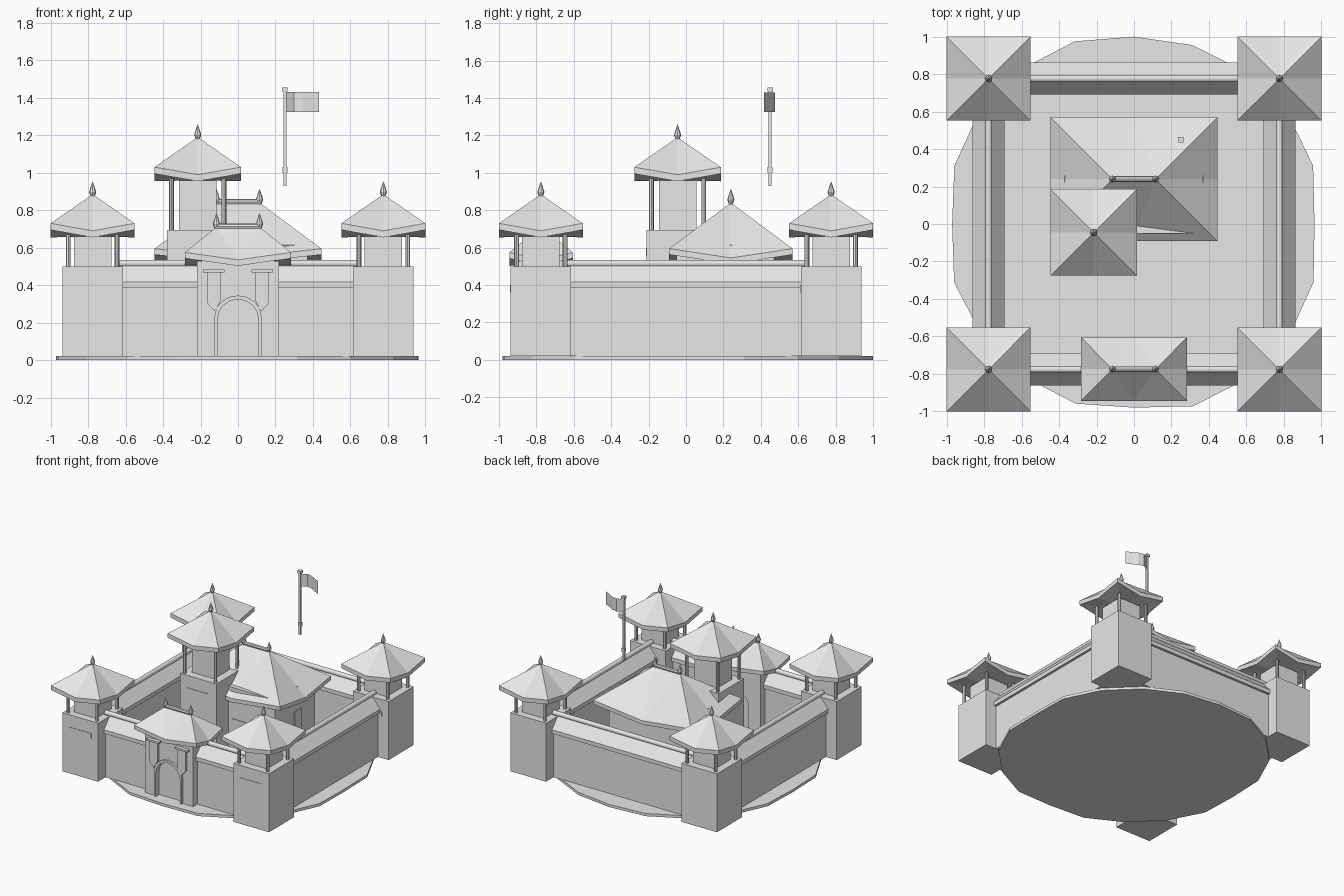
import bpy, bmesh, math, random

if "Cube" in bpy.data.objects:
    bpy.data.objects.remove(bpy.data.objects["Cube"])

# one plain stone colour for the whole model
STONE = bpy.data.materials.new("light_grey")
STONE.diffuse_color = (0.8, 0.8, 0.8, 1)
STONE.use_nodes = True
STONE.node_tree.nodes["Principled BSDF"].inputs["Base Color"].default_value = STONE.diffuse_color


def make(name, verts, faces, normals=True):
    me = bpy.data.meshes.new(name)
    me.from_pydata(verts, [], faces)
    if normals:
        bm = bmesh.new()
        bm.from_mesh(me)
        bmesh.ops.recalc_face_normals(bm, faces=bm.faces)
        bm.to_mesh(me)
        bm.free()
    me.materials.append(STONE)
    ob = bpy.data.objects.new(name, me)
    bpy.context.collection.objects.link(ob)
    return ob


def prism(name, profile, a, b, place):
    """Extrude a 2D profile from a to b; place(u, v, w) gives the 3D point."""
    n = len(profile)
    verts = [place(u, v, w) for w in (a, b) for u, v in profile]
    faces = [tuple(range(n)), tuple(range(2 * n - 1, n - 1, -1))]
    faces += [(i, (i + 1) % n, n + (i + 1) % n, n + i) for i in range(n)]
    return make(name, verts, faces)


def along_y(u, v, w): return (u, w, v)
def along_z(u, v, w): return (u, v, w)


def box(name, x0, x1, y0, y1, z0, z1):
    return prism(name, [(x0, y0), (x1, y0), (x1, y1), (x0, y1)], z0, z1, along_z)


def circle(r, n, cx=0, cy=0):
    return [(cx + r * math.cos(2 * math.pi * i / n),
             cy + r * math.sin(2 * math.pi * i / n)) for i in range(n)]


def finial(name, x, y, z):
    n = 8
    verts = []
    for r, h in ((0.008, -0.02), (0.019, 0.012), (0.009, 0.045)):
        verts += [(px, py, z + h) for px, py in circle(r, n, x, y)]
    verts.append((x, y, z + 0.07))
    faces = [(k * n + i, k * n + (i + 1) % n, (k + 1) * n + (i + 1) % n, (k + 1) * n + i)
             for k in range(2) for i in range(n)]
    faces += [(2 * n + i, 2 * n + (i + 1) % n, 3 * n) for i in range(n)]
    faces.append(tuple(range(n - 1, -1, -1)))
    make(name, verts, faces)


def roof(name, cx, cy, hx, hy, z_corner, z_mid, thick, z_top, ridge=0.0):
    """Hipped roof with raised corners, sagging eaves and an optional ridge."""
    ring = [(1, -1), (1, 0), (1, 1), (0, 1), (-1, 1), (-1, 0), (-1, -1), (0, -1)]
    verts = []
    for drop in (0, thick):
        verts += [(cx + i * hx, cy + j * hy, (z_corner if i * j else z_mid) - drop)
                  for i, j in ring]
    verts += [(cx + ridge, cy, z_top), (cx, cy, z_mid - thick + 0.005)]
    R, C, L = 16, 17, 16
    if ridge:
        verts.append((cx - ridge, cy, z_top))
        L = 18
    faces = []
    for i in range(8):
        j = (i + 1) % 8
        faces += [(i, j, L if 3 <= i <= 6 else R), (i, j, 8 + j, 8 + i), (8 + i, 8 + j, C)]
    if ridge:
        faces += [(3, L, R), (7, R, L)]
        prism(name + "_ridge", circle(0.015, 8, cy, z_top + 0.004), cx - ridge, cx + ridge,
              lambda u, v, w: (w, u, v))
        finial(name + "_finial_left", cx - ridge, cy, z_top + 0.005)
        finial(name + "_finial_right", cx + ridge, cy, z_top + 0.005)
    else:
        finial(name + "_finial", cx, cy, z_top)
    make(name, verts, faces)


def tower(name, cx, cy, half, z_top, z_eave, room, post, roof_half, z_apex):
    box(name + "_base", cx - half, cx + half, cy - half, cy + half, 0.02, z_top)
    box(name + "_plaque", cx - 0.1, cx + 0.1, cy - half - 0.004, cy - half + 0.01,
        z_top - 0.14, z_top - 0.1)
    box(name + "_room", cx - room, cx + room, cy - room, cy + room, z_top, z_eave)
    for i in (-1, 1):
        for j in (-1, 1):
            prism(name + "_post", circle(0.013, 8, cx + i * post, cy + j * post),
                  z_top, z_eave + 0.01, along_z)
    roof(name + "_roof", cx, cy, roof_half, roof_half, z_eave + 0.07, z_eave + 0.03,
         0.035, z_apex)


# uneven ground slab
random.seed(4)
slab = []
for i in range(20):
    a = math.pi * i / 10
    r = (1.0 if i == 5 else 1.015 if i % 5 else 0.97) + random.uniform(-0.012, 0.012) * (i != 5)
    slab.append((min(r * math.cos(a), 0.975), r * math.sin(a)))
prism("ground_slab", slab, 0, 0.022, along_z)

# four corner towers and the tall watch tower
T = 0.776
for i in (-1, 1):
    for j in (-1, 1):
        tower("corner_tower", i * T, j * T, 0.162, 0.5, 0.66, 0.1, 0.13, 0.224, 0.885)
tower("watch_tower", -0.215, -0.045, 0.165, 0.695, 0.96, 0.1, 0.14, 0.231, 1.19)

# curtain walls: body, gabled coping and round ridge
WALL = [(-0.065, 0.02), (0.065, 0.02), (0.065, 0.4), (-0.065, 0.4)]
COPING = [(-0.085, 0.385), (0.085, 0.385), (0.085, 0.417), (0.01, 0.505),
          (-0.01, 0.505), (-0.085, 0.417)]
RIDGE = circle(0.019, 12, 0, 0.515)
PLACES = {
    "front": lambda u, v, w: (w, u - T, v),
    "back": lambda u, v, w: (w, u + T, v),
    "left": lambda u, v, w: (u - T, w, v),
    "right": lambda u, v, w: (u + T, w, v),
}
for side, place in PLACES.items():
    prism(side + "_wall", WALL, -0.63, 0.63, place)
    prism(side + "_coping", COPING, -0.63, 0.63, place)
    prism(side + "_coping_ridge", RIDGE, -0.66, 0.66, place)


# gatehouse with an arched recess
def arch(half, spring, rise):
    pts = [(half * math.cos(math.pi * k / 8), spring + rise * math.sin(math.pi * k / 8))
           for k in range(9)]
    return [(half, 0.02)] + pts + [(-half, 0.02)]


inner, outer = arch(0.11, 0.215, 0.11), arch(0.125, 0.235, 0.11)
block = [(-0.22, 0.02), (-0.22, 0.53), (0.22, 0.53), (0.22, 0.02)]
prism("gatehouse", block + inner, -0.895, -0.655, along_y)
box("gate_door", -0.115, 0.115, -0.865, -0.70, 0.02, 0.33)
prism("gate_arch_trim", outer + inner[::-1], -0.91, -0.89, along_y)
for s in (-1, 1):
    horn = [(0.125, 0.26), (0.165, 0.305), (0.165, 0.47), (0.09, 0.47), (0.09, 0.32)]
    prism("gate_bracket", [(s * u, v) for u, v in horn], -0.915, -0.89, along_y)
    box("gate_bracket_cap", s * 0.13 - 0.057, s * 0.13 + 0.057, -0.925, -0.89, 0.468, 0.483)
roof("gate_roof", 0, -0.775, 0.283, 0.17, 0.575, 0.535, 0.032, 0.71, 0.115)

# main hall
box("hall_body", -0.37, 0.37, -0.05, 0.47, 0.02, 0.615)
box("hall_door", -0.02, 0.12, -0.056, -0.04, 0.02, 0.36)
box("hall_side_window", 0.36, 0.376, 0.2, 0.29, 0.22, 0.42)
roof("hall_roof", 0, 0.24, 0.445, 0.33, 0.595, 0.545, 0.032, 0.84, 0.115)

# flag pole with collar, cap and waving flag
box("flag_pole", 0.242, 0.258, 0.442, 0.458, 0.93, 1.44)
box("pole_collar", 0.237, 0.263, 0.437, 0.463, 1.0, 1.03)
box("pole_cap", 0.235, 0.265, 0.435, 0.465, 1.435, 1.455)
wave = [(0.256, 0.45), (0.3, 0.475), (0.345, 0.465), (0.39, 0.438), (0.433, 0.417)]
flag = [(x, y, z) for z in (1.325, 1.43) for x, y in wave]
make("flag", flag, [(i, i + 1, i + 6, i + 5) for i in range(4)], False)
